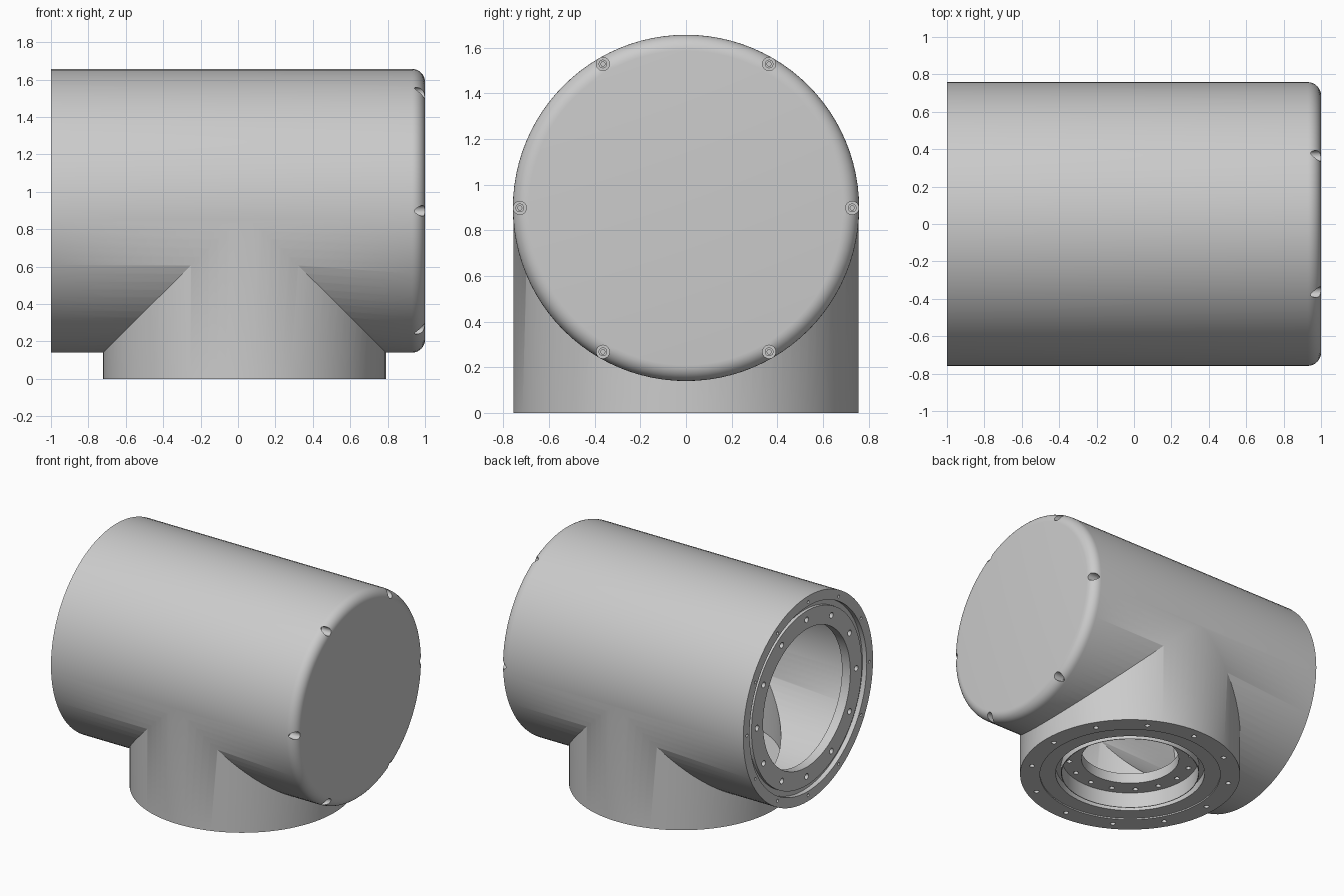
import bpy, bmesh, math
from mathutils import Matrix, Vector

cube = bpy.data.objects.get("Cube")
if cube:
    bpy.data.objects.remove(cube, do_unlink=True)

R = 0.7585         # main pipe radius
AXIS_Z = 0.898     # height of the main pipe's axis
BRANCH_X = 0.035   # position of the branch pipe's axis
SIDES = 96

grey = bpy.data.materials.new("Light grey")
grey.use_nodes = True
grey.diffuse_color = (0.6, 0.6, 0.6, 1)
grey.node_tree.nodes["Principled BSDF"].inputs["Base Color"].default_value = (0.6, 0.6, 0.6, 1)

# Frames whose local z runs along each pipe from its open end
MAIN = Matrix.Translation((-1, 0, AXIS_Z)) @ Matrix.Rotation(math.pi / 2, 4, 'Y')
BRANCH = Matrix.Translation((BRANCH_X, 0, 0))


def finish(name, bm, frame):
    bmesh.ops.recalc_face_normals(bm, faces=bm.faces[:])
    bm.transform(frame)
    mesh = bpy.data.meshes.new(name)
    bm.to_mesh(mesh)
    bm.free()
    mesh.materials.append(grey)
    ob = bpy.data.objects.new(name, mesh)
    bpy.context.collection.objects.link(ob)
    return ob


def lathe(name, profile, frame, closed=False):
    """Solid of revolution from (radius, distance) points; closed makes a ring."""
    bm = bmesh.new()
    rings = []
    for r, d in profile:
        rings.append([bm.verts.new((r * math.cos(a), r * math.sin(a), d))
                      for a in (2 * math.pi * i / SIDES for i in range(SIDES))])
    pairs = list(zip(rings, rings[1:]))
    if closed:
        pairs.append((rings[-1], rings[0]))
    else:
        bm.faces.new(rings[0])
        bm.faces.new(rings[-1])
    for a, b in pairs:
        for i in range(SIDES):
            j = (i + 1) % SIDES
            bm.faces.new((a[i], a[j], b[j], b[i]))
    return finish(name, bm, frame)


def pegs(name, frame, count, circle, radius, start, end, phase=0.0, sides=16):
    """A circle of small cylinders standing along the frame's z."""
    bm = bmesh.new()
    for i in range(count):
        a = 2 * math.pi * (i + phase) / count
        at = Vector((circle * math.cos(a), circle * math.sin(a), (start + end) / 2))
        bmesh.ops.create_cone(bm, cap_ends=True, segments=sides, radius1=radius,
                              radius2=radius, depth=end - start,
                              matrix=Matrix.Translation(at))
    return finish(name, bm, frame)


def combine(target, tool, operation):
    tool.hide_render = True
    mod = target.modifiers.new(operation, 'BOOLEAN')
    mod.operation = operation
    mod.solver = 'EXACT'
    mod.object = tool
    bpy.context.view_layer.objects.active = target
    bpy.ops.object.modifier_apply(modifier=mod.name)
    bpy.data.objects.remove(tool, do_unlink=True)


def smooth(ob):
    bpy.ops.object.select_all(action='DESELECT')
    ob.select_set(True)
    bpy.context.view_layer.objects.active = ob
    bpy.ops.object.shade_smooth_by_angle(angle=math.radians(30))


# Main pipe with a rounded blind end
fillet = 0.07
rounding = [(R - fillet + fillet * math.cos(t), 2 - fillet + fillet * math.sin(t))
            for t in (math.pi / 2 * k / 8 for k in range(9))]
body = lathe("tee_body", [(R, 0)] + rounding, MAIN)

# Branch pipe pointing down
combine(body, lathe("branch", [(R - 0.002, 0), (R - 0.002, AXIS_Z)], BRANCH), 'UNION')

# Hollow inside, with a narrower neck at each open end
combine(body, lathe("main_bore", [(0.65, -0.1), (0.65, 0.012), (0.51, 0.012), (0.51, 0.08),
                                  (0.67, 0.08), (0.67, 1.9)], MAIN), 'DIFFERENCE')
combine(body, lathe("branch_bore", [(0.62, -0.1), (0.62, 0.01), (0.47, 0.01), (0.47, 0.125),
                                    (0.335, 0.125), (0.335, 0.2), (0.665, 0.2), (0.665, AXIS_Z)],
                    BRANCH), 'DIFFERENCE')

# Seal grooves in both flanges
for frame, inner, outer, depth in ((MAIN, 0.645, 0.685, 0.035), (BRANCH, 0.475, 0.512, 0.07)):
    groove = [(inner, -0.05), (outer, -0.05), (outer, depth), (inner, depth)]
    combine(body, lathe("groove", groove, frame, closed=True), 'DIFFERENCE')

# Bolt holes: frame, count, circle radius, hole radius, start, end
for frame, count, circle, radius, start, end in (
        (MAIN, 12, 0.715, 0.011, -0.05, 0.05),
        (MAIN, 12, 0.58, 0.021, -0.05, 0.05),
        (BRANCH, 12, 0.685, 0.018, -0.05, 0.05),
        (BRANCH, 16, 0.42, 0.018, 0.05, 0.16)):
    combine(body, pegs("bolt_holes", frame, count, circle, radius, start, end), 'DIFFERENCE')

# Screw pockets around the rounded end
combine(body, pegs("pockets", MAIN, 6, 0.728, 0.029, 1.905, 2.1, 0.5, 24), 'DIFFERENCE')
smooth(body)

# Socket-head screws seated in the pockets
screws = pegs("cover_screws", MAIN, 6, 0.728, 0.019, 1.895, 1.925, 0.5, 24)
combine(screws, pegs("sockets", MAIN, 6, 0.728, 0.01, 1.912, 2.0, 0.5, 6), 'DIFFERENCE')
smooth(screws)
